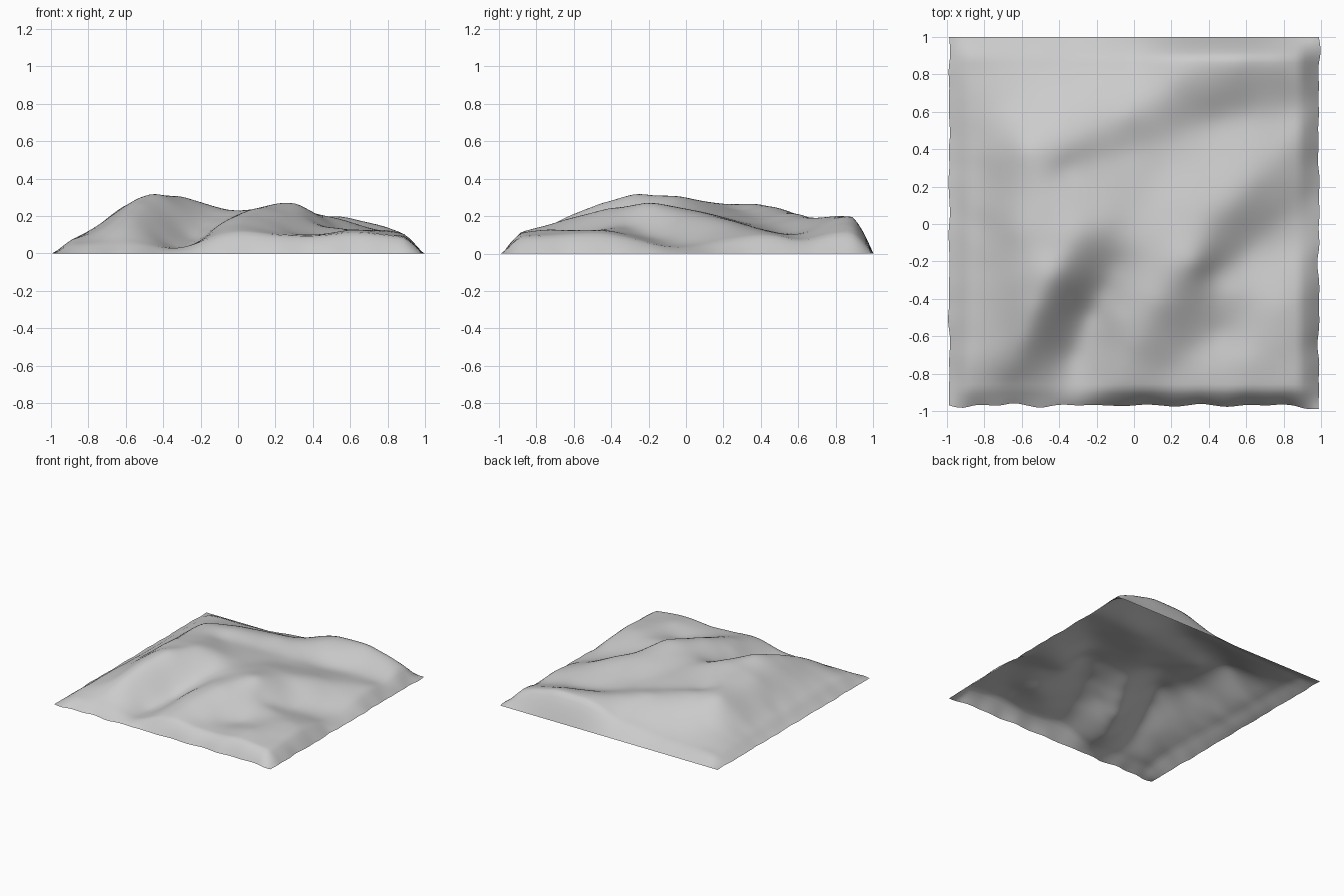
import bpy
import bmesh
import math
from mathutils import Vector, noise

cube = bpy.data.objects.get("Cube")
if cube:
    bpy.data.objects.remove(cube, do_unlink=True)

# Crest lines: x, y, height
left_ridge = [(-.59, .4, .25), (-.53, .2, .262), (-.48, 0, .285), (-.43, -.27, .315),
              (-.53, -.45, .272), (-.59, -.62, .205), (-.63, -.74, .14), (-.66, -.87, .06)]
left_shoulder = [(-.63, .2, .225), (-.62, -.05, .25), (-.66, -.4, .205), (-.7, -.57, .16)]
saddle = [(-.43, -.27, .315), (-.3, -.07, .305), (-.05, 0, .23), (.3, .1, .215)]
middle_ridge = [(-.1, -.84, .11), (0, -.65, .18), (.13, -.42, .238), (.33, -.21, .262),
                (.44, 0, .205), (.58, .15, .175), (.75, .33, .13), (.9, .5, .09)]
back_ridge = [(-.5, .28, .265), (-.34, .42, .25), (-.2, .5, .232), (.13, .67, .195),
              (.3, .82, .2), (.56, .86, .2), (.75, .85, .155), (.9, .8, .1)]
front_ridge = [(.45, -.34, .145), (.62, -.38, .125), (.82, -.42, .118), (.92, -.12, .04)]
front_hill = [(.4, -.8, .1), (.6, -.72, .13), (.78, -.62, .12), (.87, -.85, .09)]

# Valley lines and low ground
back_valley = [(-.36, .3, .23), (-.05, .38, .19), (.25, .5, .14), (.45, .56, .11),
               (.72, .6, .095), (.92, .62, .07)]
front_valley = [(-.1, -.22, .185), (-.23, -.48, .075), (-.33, -.7, .03), (-.35, -.92, .03)]
front_terrace = [(0, -.25, .21), (-.09, -.5, .165)]
right_valley = [(.42, -.27, .16), (.6, -.15, .085), (.75, 0, .06), (.92, .12, .04)]
hollow = [(.18, -.76, .12), (.45, -.58, .09)]
left_foot = [(-.92, -.8, .06), (-.88, -.4, .08), (-.83, 0, .085), (-.82, .3, .085),
             (-.85, .6, .07)]
back_slope = [(-.85, .9, .05), (-.4, .88, .06), (0, .9, .1)]
back_shelf = [(-.6, .62, .14), (-.38, .57, .215), (-.35, .72, .14), (-.02, .74, .155)]
right_foot = [(.97, -.7, .08), (.97, .45, .07), (.97, .92, .06)]

lines = [left_ridge, left_shoulder, saddle, middle_ridge, back_ridge, front_ridge,
         front_hill, back_valley, front_valley, front_terrace, right_valley, hollow,
         left_foot, back_slope, back_shelf]


def densify(path):
    """Add a midpoint to every stretch of a line."""
    out = [Vector(path[0])]
    for a, b in zip(path, path[1:]):
        a, b = Vector(a), Vector(b)
        out += [(a + b) / 2, b]
    return out


def kernel(dx, dy):
    return math.sqrt(dx * dx + dy * dy + .003)


def solve(matrix):
    """Gaussian elimination on an augmented matrix."""
    n = len(matrix)
    for i in range(n):
        pivot = max(range(i, n), key=lambda r: abs(matrix[r][i]))
        matrix[i], matrix[pivot] = matrix[pivot], matrix[i]
        for r in range(i + 1, n):
            factor = matrix[r][i] / matrix[i][i]
            if factor:
                matrix[r] = [v - factor * u for v, u in zip(matrix[r], matrix[i])]
    result = [0] * n
    for i in reversed(range(n)):
        known = sum(matrix[i][j] * result[j] for j in range(i + 1, n))
        result[i] = (matrix[i][n] - known) / matrix[i][i]
    return result


# Fit one smooth surface through all crest and valley lines
points = [Vector(p) for p in right_foot]
for line in lines:
    for p in densify(line):
        if all((p.xy - q.xy).length > .04 for q in points):
            points.append(p)
rows = [[kernel(p.x - q.x, p.y - q.y) - (.01 if p is q else 0) for q in points] + [p.z]
        for p in points]
weights = solve(rows)


def rim(t):
    """Rounded drop to the ground near a border."""
    return 1 - (1 - min((1 - abs(t)) / .12, 1)) ** 1.5


def ground(x, y):
    h = sum(w * kernel(x - p.x, y - p.y) for w, p in zip(weights, points))
    rough = .006 * noise.noise(Vector((x * 5, y * 5, 2)))
    return max(h + rough, .025) * rim(x) * rim(y)


def ragged(x, y):
    """Draw the border in and out; the back border stays straight."""
    side = abs(x) ** 12 * (.012 + .014 * noise.noise(Vector((x, y * 7, 0))))
    front = .03 + .018 * noise.noise(Vector((x * 7, y, 5)))
    corner = .02 * max(0, (x - .85) / .15)
    pull = (front - corner) * abs(y) ** 12 if y < 0 else 0
    return x * (1 - side), y * (1 - pull)


# Terrain sheet, open underneath
bm = bmesh.new()
bmesh.ops.create_grid(bm, x_segments=72, y_segments=72, size=1)
for v in bm.verts:
    x, y = v.co.x, v.co.y
    v.co.z = ground(x, y)
    v.co.x, v.co.y = ragged(x, y)
mesh = bpy.data.meshes.new("terrain")
bm.to_mesh(mesh)
bm.free()
terrain = bpy.data.objects.new("terrain", mesh)
bpy.context.collection.objects.link(terrain)
mesh.shade_smooth()

# Stone grey
grey = bpy.data.materials.new("stone_grey")
grey.use_nodes = True
colour = (.6, .6, .6, 1)
grey.diffuse_color = colour
grey.node_tree.nodes["Principled BSDF"].inputs["Base Color"].default_value = colour
mesh.materials.append(grey)
